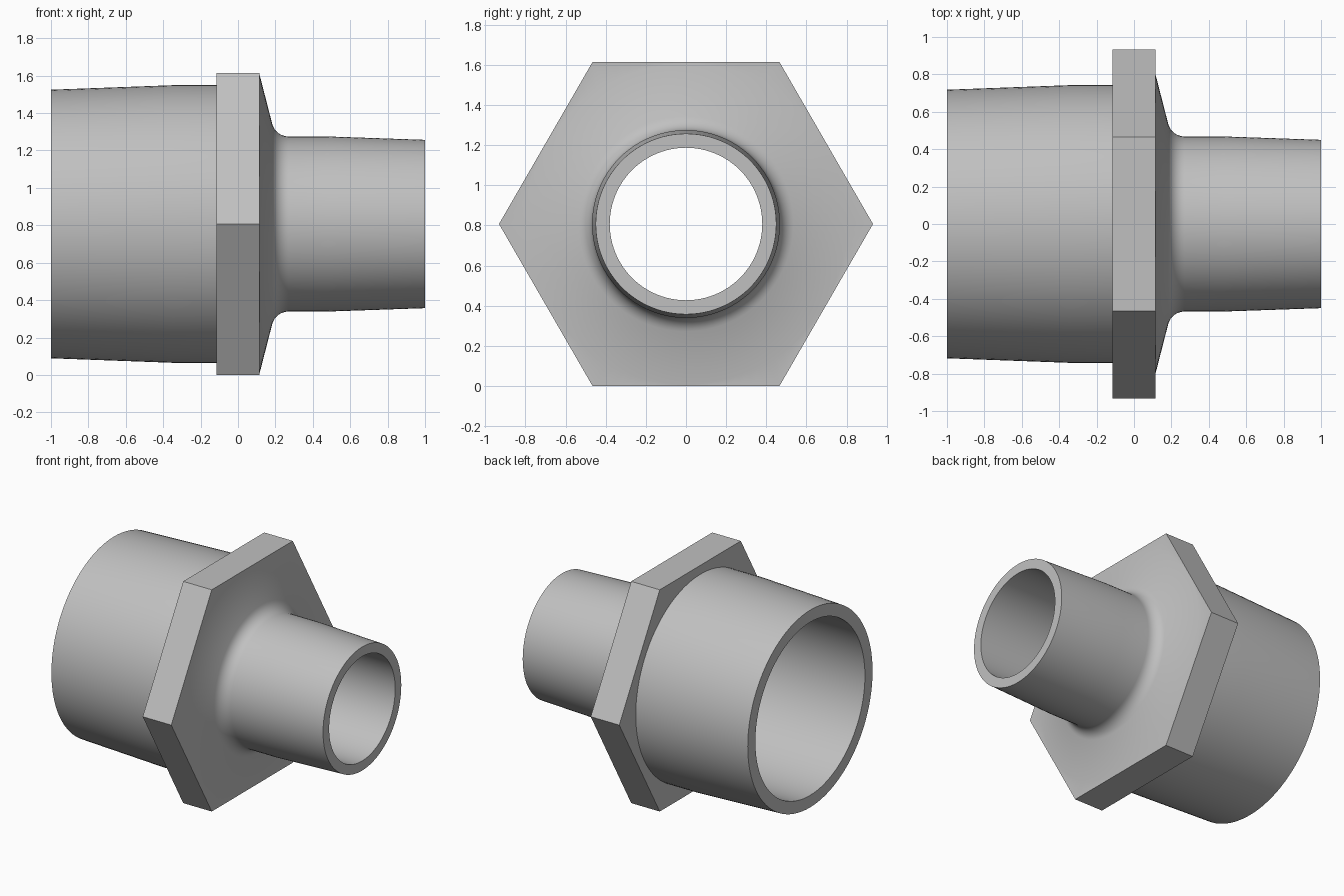
import bpy, bmesh, math

if "Cube" in bpy.data.objects:
    bpy.data.objects.remove(bpy.data.objects["Cube"])

SEG = 96            # steps around the axis (multiple of 6 so corners are exact)
APOTHEM = 0.807     # half the distance across the hexagon flats
AXIS_Z = APOTHEM

metal = bpy.data.materials.new("grey metal")
metal.diffuse_color = (0.53, 0.53, 0.53, 1)
metal.use_nodes = True
metal.node_tree.nodes["Principled BSDF"].inputs["Base Color"].default_value = metal.diffuse_color


def hex_radius(a):
    """Distance from the axis to the hexagon edge, corners along +-y."""
    off = a % (math.pi / 3) - math.pi / 6
    return APOTHEM / math.cos(off)


def lathe_x(name, profile):
    """Revolve a closed (x, radius) profile about x; radius None means hexagonal."""
    bm = bmesh.new()
    rings = []
    for x, r in profile:
        ring = []
        for i in range(SEG):
            a = 2 * math.pi * i / SEG
            rad = hex_radius(a) if r is None else r
            ring.append(bm.verts.new((x, rad * math.cos(a), AXIS_Z + rad * math.sin(a))))
        rings.append(ring)
    for k, ring in enumerate(rings):
        nxt = rings[(k + 1) % len(rings)]
        for i in range(SEG):
            j = (i + 1) % SEG
            bm.faces.new((ring[i], ring[j], nxt[j], nxt[i]))
    bmesh.ops.recalc_face_normals(bm, faces=bm.faces)
    mesh = bpy.data.meshes.new(name)
    bm.to_mesh(mesh)
    bm.free()
    mesh.materials.append(metal)
    obj = bpy.data.objects.new(name, mesh)
    bpy.context.collection.objects.link(obj)
    bpy.context.view_layer.objects.active = obj
    obj.select_set(True)
    bpy.ops.object.shade_smooth_by_angle(angle=math.radians(30))
    return obj


# large tapered end, then the hexagonal flange
large_end = [(-1, 0.63), (-1, 0.718), (-0.35, 0.742), (-0.115, 0.742)]
flange = [(-0.115, None), (0.115, None), (0.115, 0.80)]

# fillet between the flange cone and the small end
R, CX, CR = 0.09, 0.27, 0.558
fillet = []
for i in range(9):
    t = math.radians(14.5 + (90 - 14.5) * i / 8)
    fillet.append((CX - R * math.cos(t), CR - R * math.sin(t)))

# small tapered end, then the stepped bore back to the large end
small_end = [(0.48, 0.468), (1, 0.45)]
bore = [(1, 0.38), (0.10, 0.38), (-0.06, 0.63)]

lathe_x("reducing_pipe_fitting", large_end + flange + fillet + small_end + bore)
